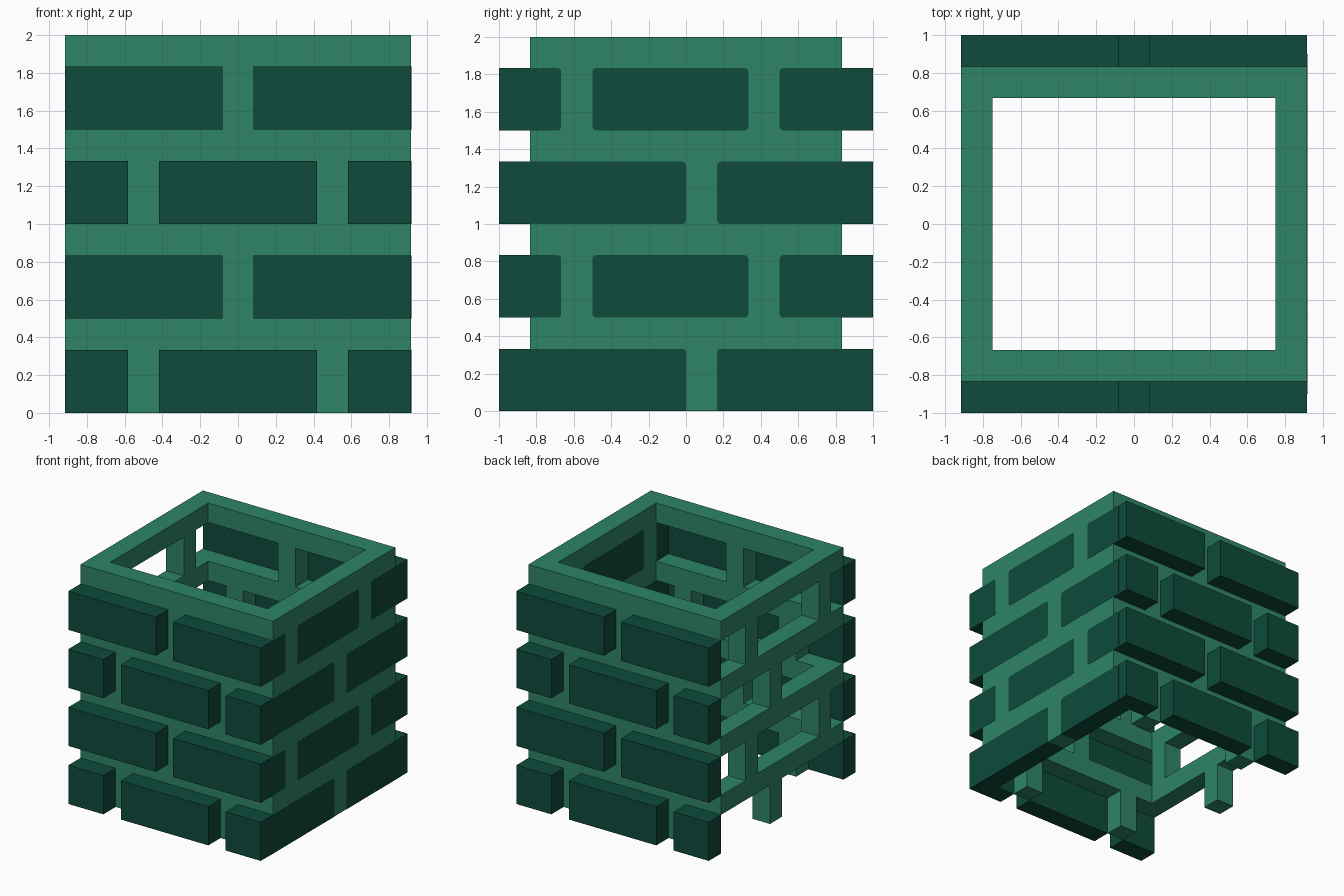
import bpy, bmesh, math

if "Cube" in bpy.data.objects:
    bpy.data.objects.remove(bpy.data.objects["Cube"], do_unlink=True)

X, Y, T = 0.917, 0.833, 0.167      # half width, half depth, wall thickness
XI, YI = X - T, Y - T              # inner half sizes
ROW, BRICK_H = 0.5, 0.333


def material(name, rgb):
    m = bpy.data.materials.new(name)
    m.use_nodes = True
    m.diffuse_color = (*rgb, 1)
    m.node_tree.nodes["Principled BSDF"].inputs["Base Color"].default_value = (*rgb, 1)
    return m


mortar_mat = material("light green mortar", (0.027, 0.235, 0.133))
brick_mat = material("dark green brick", (0.0044, 0.069, 0.044))


def make_object(name, bm, mat):
    bmesh.ops.recalc_face_normals(bm, faces=bm.faces)
    mesh = bpy.data.meshes.new(name)
    bm.to_mesh(mesh)
    bm.free()
    mesh.materials.append(mat)
    obj = bpy.data.objects.new(name, mesh)
    bpy.context.collection.objects.link(obj)
    return obj


def box(name, x, y, z, mat):
    bm = bmesh.new()
    bmesh.ops.create_cube(bm, size=1)
    for v in bm.verts:
        for i, (a, b) in enumerate((x, y, z)):
            v.co[i] = a if v.co[i] < 0 else b
    return make_object(name, bm, mat)


def rounded_brick(name, x, y, z, mat, r=0.02):
    # rounded rectangle in the side plane, extruded through the wall
    bm = bmesh.new()
    verts = []
    for k, (cy, cz) in enumerate(((y[1], z[1]), (y[0], z[1]), (y[0], z[0]), (y[1], z[0]))):
        sy, sz = (1, -1, -1, 1)[k], (1, 1, -1, -1)[k]
        if cz < 0.01:                                # square corners at the ground
            verts.append(bm.verts.new((x[0], cy, cz)))
            continue
        for s in range(5):
            a = math.pi / 2 * (k + s / 4)
            verts.append(bm.verts.new((x[0], cy - sy * r + r * math.cos(a),
                                       cz - sz * r + r * math.sin(a))))
    face = bm.faces.new(verts)
    ext = bmesh.ops.extrude_face_region(bm, geom=[face])["geom"]
    for v in ext:
        if isinstance(v, bmesh.types.BMVert):
            v.co.x = x[1]
    return make_object(name, bm, mat)


# brick spans along the front/back walls and along the side walls, per row
FRONT = [[(-X, -0.583), (-0.417, 0.417), (0.583, X)],
         [(-X, -0.083), (0.083, X)]]
SIDE = [[(-0.9, 0.0), (0.167, 0.9)],
        [(-0.9, -0.667), (-0.5, 0.333), (0.5, 0.9)]]

# mortar shell: a square tube
mortar = box("mortar_shell", (-X, X), (-Y, Y), (0, 2), mortar_mat)
cutters = [box("cutter", (-XI, XI), (-YI, YI), (-0.1, 2.1), mortar_mat)]

for row in range(4):
    z = (row * ROW, row * ROW + BRICK_H)
    zc = (z[0] - (0.1 if row == 0 else 0), z[1])

    # front and back: protruding bricks over openings in the mortar
    for x0, x1 in FRONT[row % 2]:
        cx = (x0 - 0.1 if x0 == -X else x0, min(x1, XI))
        for side, sign in (("front", -1), ("back", 1)):
            box(f"{side}_brick", (x0, x1), sorted((sign * Y, sign * 1.0)), z, brick_mat)
            cutters.append(box("cutter", cx, sorted((sign * YI, sign * 1.1)), zc, mortar_mat))

    # left wall: bricks flush with the mortar; right wall: open gaps
    for y in SIDE[row % 2]:
        zb = (z[0] - (0.001 if row == 0 else 0), z[1])
        rounded_brick("left_brick", (XI - 0.001, X + 0.001), y, zb, brick_mat)
        cutters.append(box("cutter", (-X - 0.1, -XI + 0.01), y, zc, mortar_mat))

# carve the openings
for c in cutters:
    c.hide_render = True
    mod = mortar.modifiers.new("opening", "BOOLEAN")
    mod.operation = "DIFFERENCE"
    mod.solver = "EXACT"
    mod.object = c
bpy.context.view_layer.update()
carved = bpy.data.meshes.new_from_object(
    mortar.evaluated_get(bpy.context.evaluated_depsgraph_get()))
mortar.modifiers.clear()
mortar.data = carved
for c in cutters:
    bpy.data.objects.remove(c, do_unlink=True)
